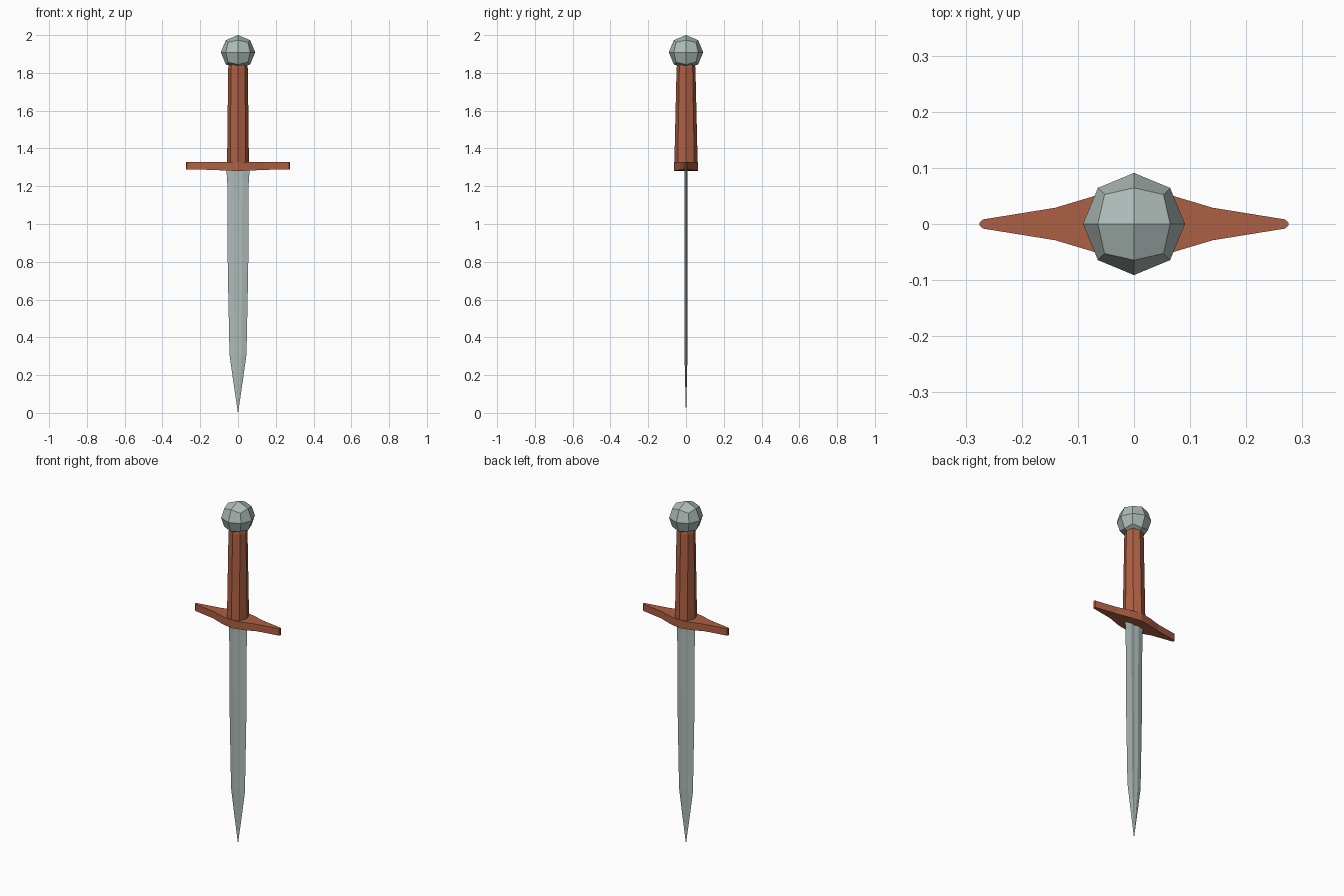
import bpy, bmesh, math
from mathutils import Vector

if "Cube" in bpy.data.objects:
    bpy.data.objects.remove(bpy.data.objects["Cube"])


def material(name, rgb):
    m = bpy.data.materials.new(name)
    m.diffuse_color = (*rgb, 1)
    m.use_nodes = True
    m.node_tree.nodes["Principled BSDF"].inputs["Base Color"].default_value = m.diffuse_color
    return m


steel = material("grey_steel", (0.42, 0.50, 0.48))
brown = material("red_brown", (0.42, 0.115, 0.057))


def finish(name, bm, mat):
    bmesh.ops.recalc_face_normals(bm, faces=bm.faces)
    me = bpy.data.meshes.new(name)
    bm.to_mesh(me)
    bm.free()
    me.materials.append(mat)
    ob = bpy.data.objects.new(name, me)
    bpy.context.collection.objects.link(ob)
    return ob


def loft(name, rings, mat):
    """Skin a list of equal-length point rings and cap both ends."""
    bm = bmesh.new()
    rows = [[bm.verts.new(p) for p in r] for r in rings]
    n = len(rows[0])
    for a, b in zip(rows, rows[1:]):
        for i in range(n):
            j = (i + 1) % n
            bm.faces.new((a[i], a[j], b[j], b[i]))
    bm.faces.new(rows[0])
    bm.faces.new(rows[-1])
    return finish(name, bm, mat)


# Pommel: once-divided cube pushed out to a ball
bm = bmesh.new()
bmesh.ops.create_cube(bm, size=2)
bmesh.ops.subdivide_edges(bm, edges=bm.edges[:], cuts=1, use_grid_fill=True)
for v in bm.verts:
    v.co = v.co.normalized() * 0.091 + Vector((0, 0, 1.909))
finish("pommel", bm, steel)


# Grip: tapered eight-sided handle
def octagon(rx, ry, z):
    return [(rx * math.cos(k * math.pi / 4), ry * math.sin(k * math.pi / 4), z)
            for k in range(8)]


loft("grip", [octagon(0.058, 0.062, 1.31), octagon(0.052, 0.050, 1.825),
              octagon(0.046, 0.045, 1.85)], brown)

# Crossguard: x position, half depth, underside height
half = [(0.0, 0.063, 1.281), (0.07, 0.050, 1.283), (0.14, 0.029, 1.287),
        (0.27, 0.008, 1.288), (0.275, 0.003, 1.288)]
stations = [(-x, d, b) for x, d, b in reversed(half[1:])] + half
loft("crossguard", [[(x, -d, b), (x, d, b), (x, d, 1.328), (x, -d, 1.328)]
                    for x, d, b in stations], brown)


# Blade: flattened section with a shallow central groove
def section(w, t, z):
    return [(-w, 0, z), (-0.4 * w, -t, z), (0, -0.7 * t, z), (0.4 * w, -t, z),
            (w, 0, z), (0.4 * w, t, z), (0, 0.7 * t, z), (-0.4 * w, t, z)]


loft("blade", [section(w, t, z) for w, t, z in (
    (0.062, 0.009, 1.29), (0.057, 0.008, 1.23), (0.054, 0.008, 0.75),
    (0.045, 0.008, 0.31), (0.027, 0.005, 0.18), (0.0006, 0.0006, 0.0))], steel)
